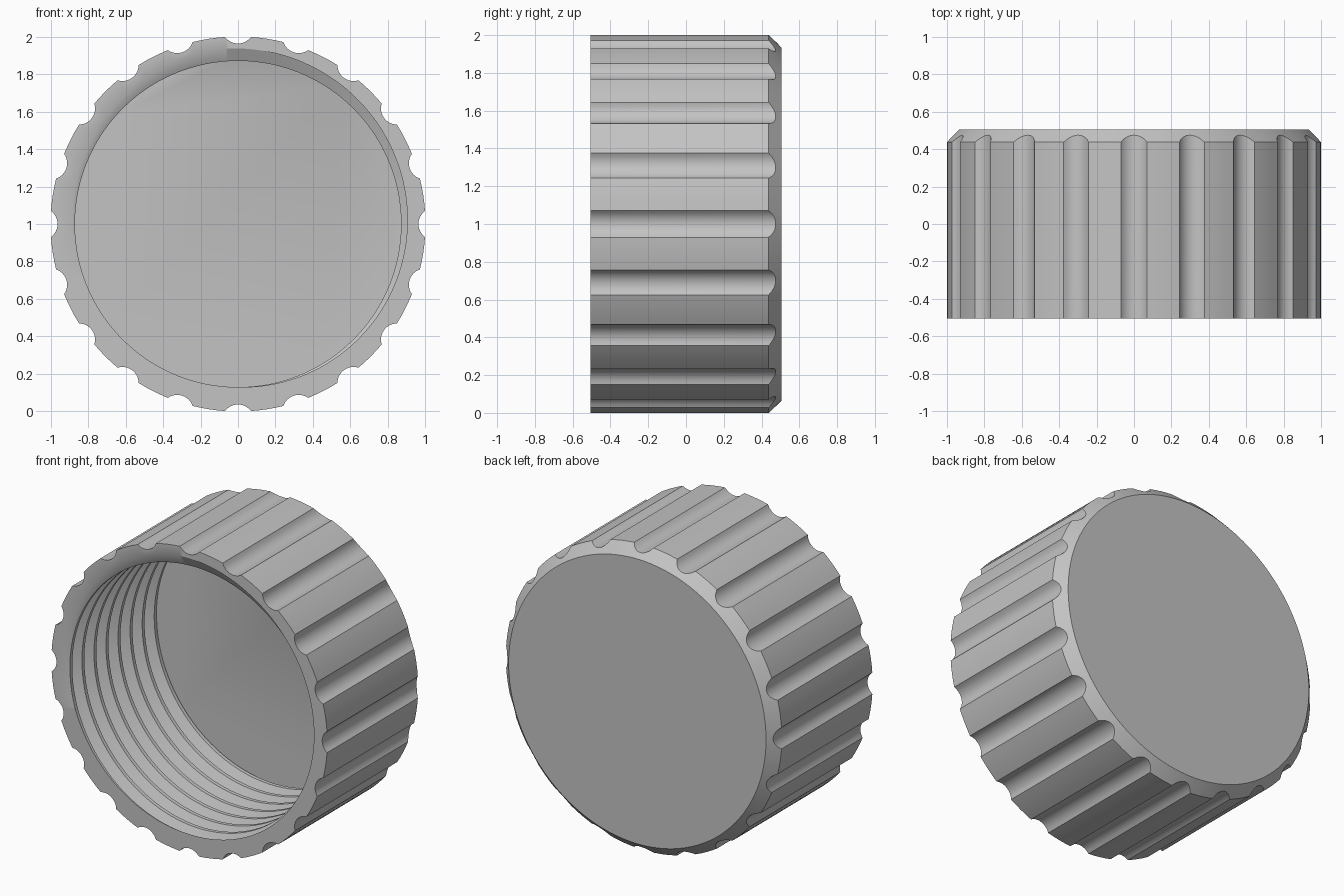
import bpy
import bmesh
from math import radians, degrees, sin, cos, acos, sqrt, floor

cube = bpy.data.objects.get("Cube")
if cube:
    bpy.data.objects.remove(cube)

# Overall dimensions (axis along y, open end at the front)
OUTER, BACK, FRONT, FLOOR = 1.0024, 0.505, -0.505, 0.40
BACK_RIM = 0.935
GROOVES, GROOVE_DIST, GROOVE_R = 20, 1.053, 0.088
PITCH = 0.125
ROOT_R, CREST_R = 0.94, 0.872
ROOT, CREST_START, CREST_END = 0.26, 0.55, 0.75   # thread profile along one turn

half = degrees(acos((OUTER**2 + GROOVE_DIST**2 - GROOVE_R**2) / (2 * OUTER * GROOVE_DIST)))
step = 360 / GROOVES


def outer_radius(offset):
    """Radius of the grip, scooped out near each groove centre."""
    if abs(offset) >= half - 1e-6:
        return OUTER
    s = GROOVE_DIST * sin(radians(offset))
    return GROOVE_DIST * cos(radians(offset)) - sqrt(GROOVE_R**2 - s * s)


def thread_radius(t):
    """Radius of the inner wall at thread phase t."""
    u = (t - ROOT) % 1.0
    fall, rise = CREST_START - ROOT, CREST_END - ROOT
    if u < fall:
        k = u / fall
    elif u < rise:
        k = 1.0
    else:
        k = (1.0 - u) / (1.0 - rise)
    return ROOT_R + (CREST_R - ROOT_R) * k


# Angles of the columns: fine steps in grooves, wider ones on the lands
offsets = [-half + 2 * half * i / 10 for i in range(10)]
offsets += [half + (step - 2 * half) * i / 4 for i in range(4)]
columns = [(g * step + d, outer_radius(d)) for g in range(GROOVES) for d in offsets]
columns.append((columns[0][0] + 360, columns[0][1]))
knots = [turn + k for turn in range(-1, 10) for k in (ROOT, CREST_START, CREST_END)]

# Cap body: back rim, chamfer, grip wall, front ring and helical thread
bm = bmesh.new()
grid = []
for angle, grip in columns:
    points = [(BACK_RIM, BACK), (grip, BACK - (grip - BACK_RIM)), (grip, FRONT)]
    for t in knots:
        y = min(max(FRONT + PITCH * (t - angle / 360), FRONT), FLOOR)
        points.append((thread_radius((y - FRONT) / PITCH + angle / 360), y))
    c, s = cos(radians(angle)), sin(radians(angle))
    grid.append([bm.verts.new((r * c, y, 1 + r * s)) for r, y in points])

for a, b in zip(grid, grid[1:]):
    for i in range(len(a) - 1):
        bm.faces.new((a[i], a[i + 1], b[i + 1], b[i]))

# Closed back and inner floor
bm.faces.new([col[0] for col in grid[:-1]])
bm.faces.new([col[-1] for col in grid[:-1]])
bmesh.ops.remove_doubles(bm, verts=bm.verts, dist=1e-5)
bmesh.ops.recalc_face_normals(bm, faces=bm.faces)

mesh = bpy.data.meshes.new("screw_cap")
bm.to_mesh(mesh)
bm.free()
cap = bpy.data.objects.new("screw_cap", mesh)
bpy.context.collection.objects.link(cap)

# Plain grey material
grey = bpy.data.materials.new("light_grey")
grey.use_nodes = True
colour = (0.55, 0.55, 0.55, 1)
grey.diffuse_color = colour
grey.node_tree.nodes["Principled BSDF"].inputs["Base Color"].default_value = colour
mesh.materials.append(grey)

bpy.ops.object.select_all(action='DESELECT')
cap.select_set(True)
bpy.context.view_layer.objects.active = cap
bpy.ops.object.shade_smooth_by_angle(angle=radians(30))
